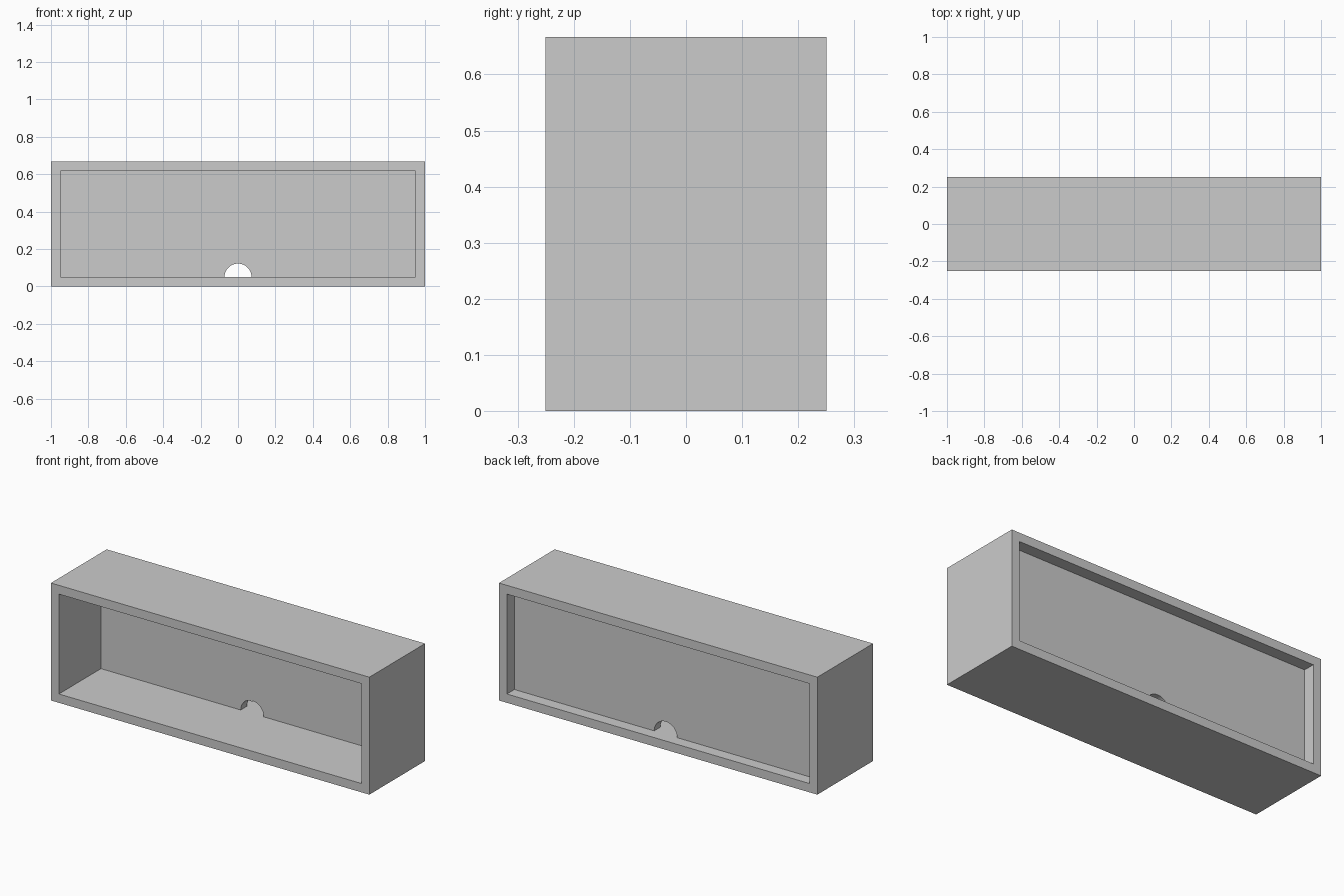
import bpy, bmesh, math

if "Cube" in bpy.data.objects:
    bpy.data.objects.remove(bpy.data.objects["Cube"])

W, D, H, T = 1.0, 0.25, 0.667, 0.05    # half width, half depth, height, wall
R = 0.072                              # cable hole radius
Y0, Y1 = 0.127, 0.183                  # back panel front and rear


def finish(name, bm):
    bmesh.ops.recalc_face_normals(bm, faces=bm.faces)
    me = bpy.data.meshes.new(name)
    bm.to_mesh(me)
    bm.free()
    ob = bpy.data.objects.new(name, me)
    bpy.context.collection.objects.link(ob)
    return ob


def rect(x, z0, z1):
    return [(-x, z0), (x, z0), (x, z1), (-x, z1)]


# Open rectangular frame: outer and inner loops, front and rear
bm = bmesh.new()
loops = [[bm.verts.new((x, y, z)) for x, z in pts]
         for y in (-D, D)
         for pts in (rect(W, 0, H), rect(W - T, T, H - T))]
fo, fi, bo, bi = loops
for a, b in ((fo, fi), (fi, bi), (bi, bo), (bo, fo)):
    for i in range(4):
        j = (i + 1) % 4
        bm.faces.new((a[i], a[j], b[j], b[i]))
finish("shelf_frame", bm)

# Recessed back panel with a half-round cable hole at the bottom edge
arc = [(-R * math.cos(math.pi * i / 32), T + R * math.sin(math.pi * i / 32))
       for i in range(33)]
outline = ([(-W + T, T)] + arc +
           [(W - T, T), (W - T, H - T), (-W + T, H - T)])
bm = bmesh.new()
face = bm.faces.new([bm.verts.new((x, Y0, z)) for x, z in outline])
ext = bmesh.ops.extrude_face_region(bm, geom=[face], use_keep_orig=True)
moved = [v for v in ext["geom"] if isinstance(v, bmesh.types.BMVert)]
bmesh.ops.translate(bm, verts=moved, vec=(0, Y1 - Y0, 0))
panel = finish("back_panel", bm)

# Smooth only the round hole
bpy.context.view_layer.objects.active = panel
panel.select_set(True)
bpy.ops.object.shade_smooth_by_angle(angle=math.radians(30))
